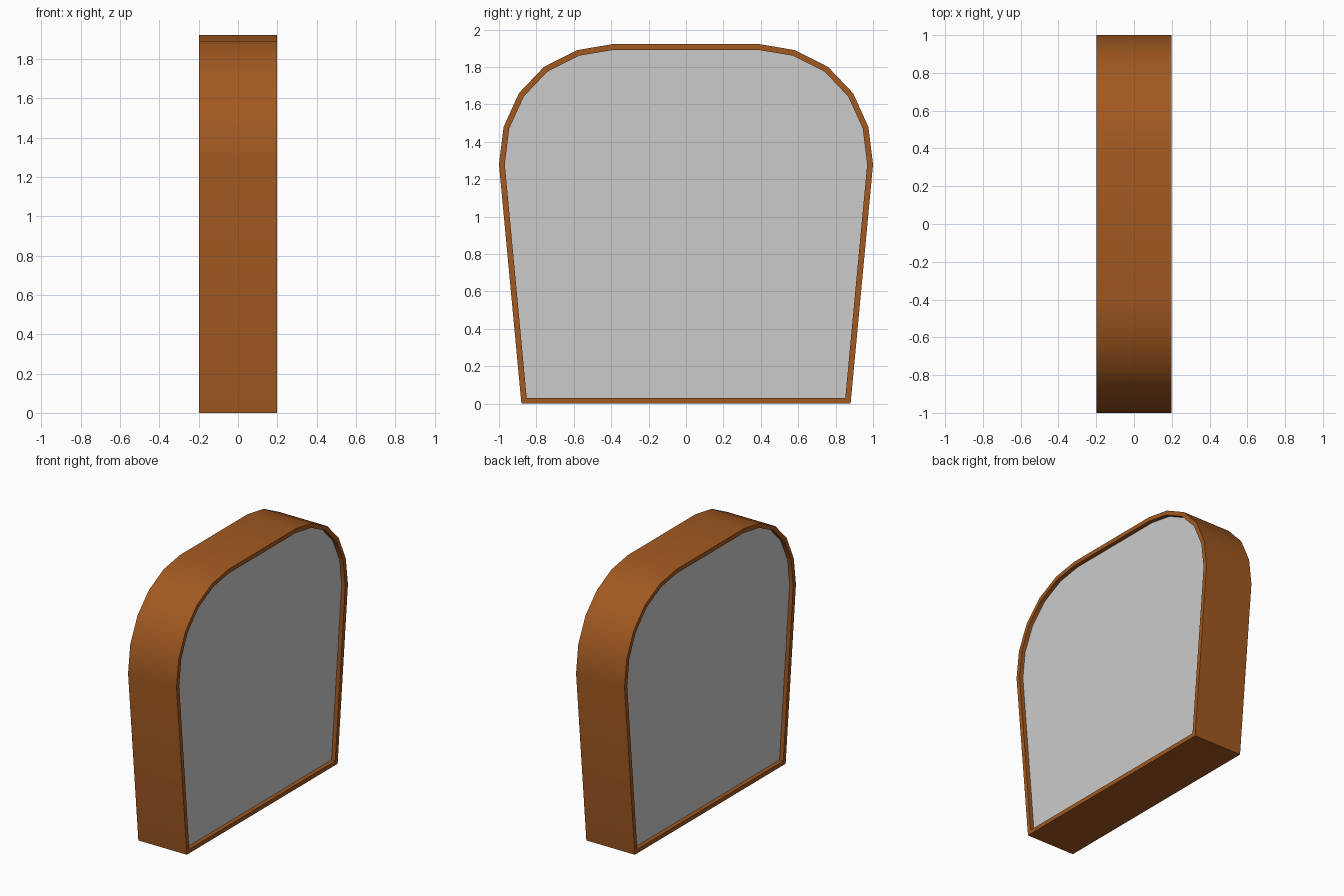
import bpy, bmesh
from mathutils import Vector

if "Cube" in bpy.data.objects:
    bpy.data.objects.remove(bpy.data.objects["Cube"])

HALF, RIM, RECESS = 0.198, 0.031, 0.03

# Slice outline (y, z): right half from base to top, then mirrored
right = [(0.88, 0), (1.0, 1.28), (0.975, 1.48), (0.893, 1.66),
         (0.76, 1.8), (0.583, 1.89), (0.393, 1.922)]
outer = [Vector(p) for p in right + [(-y, z) for y, z in reversed(right)]]


def inset(points, d):
    """Mitred inward offset of a counter-clockwise outline."""
    result = []
    for i, p in enumerate(points):
        a = (p - points[i - 1]).normalized()
        b = (points[(i + 1) % len(points)] - p).normalized()
        na, nb = Vector((-a.y, a.x)), Vector((-b.y, b.x))
        result.append(p + (na + nb) * d / (1 + na.dot(nb)))
    return result


def loop(bm, points, x):
    return [bm.verts.new((x, p.x, p.y)) for p in points]


def bridge(bm, a, b):
    for i in range(len(a)):
        j = (i + 1) % len(a)
        bm.faces.new((a[i], a[j], b[j], b[i]))


def finish(bm, name):
    bmesh.ops.recalc_face_normals(bm, faces=bm.faces)
    mesh = bpy.data.meshes.new(name)
    bm.to_mesh(mesh)
    bm.free()
    obj = bpy.data.objects.new(name, mesh)
    bpy.context.collection.objects.link(obj)
    bpy.ops.object.select_all(action='DESELECT')
    obj.select_set(True)
    bpy.context.view_layer.objects.active = obj
    bpy.ops.object.shade_smooth_by_angle(angle=0.6)
    return obj


inner = inset(outer, RIM)

# Crust: closed band around the slice
bm = bmesh.new()
loops = [loop(bm, outer, -HALF), loop(bm, outer, HALF),
         loop(bm, inner, HALF), loop(bm, inner, -HALF)]
for i in range(4):
    bridge(bm, loops[i], loops[(i + 1) % 4])
crust = finish(bm, "crust")
brown = bpy.data.materials.new("crust_brown")
brown.diffuse_color = (0.36, 0.1, 0.015, 1)
brown.use_nodes = True
brown.node_tree.nodes["Principled BSDF"].inputs["Base Color"].default_value = brown.diffuse_color
crust.data.materials.append(brown)

# Crumb: slab filling the band, recessed on both sides
bm = bmesh.new()
back = loop(bm, inner, -HALF + RECESS)
front = loop(bm, inner, HALF - RECESS)
bridge(bm, back, front)
bm.faces.new(back)
bm.faces.new(front)
finish(bm, "crumb")
